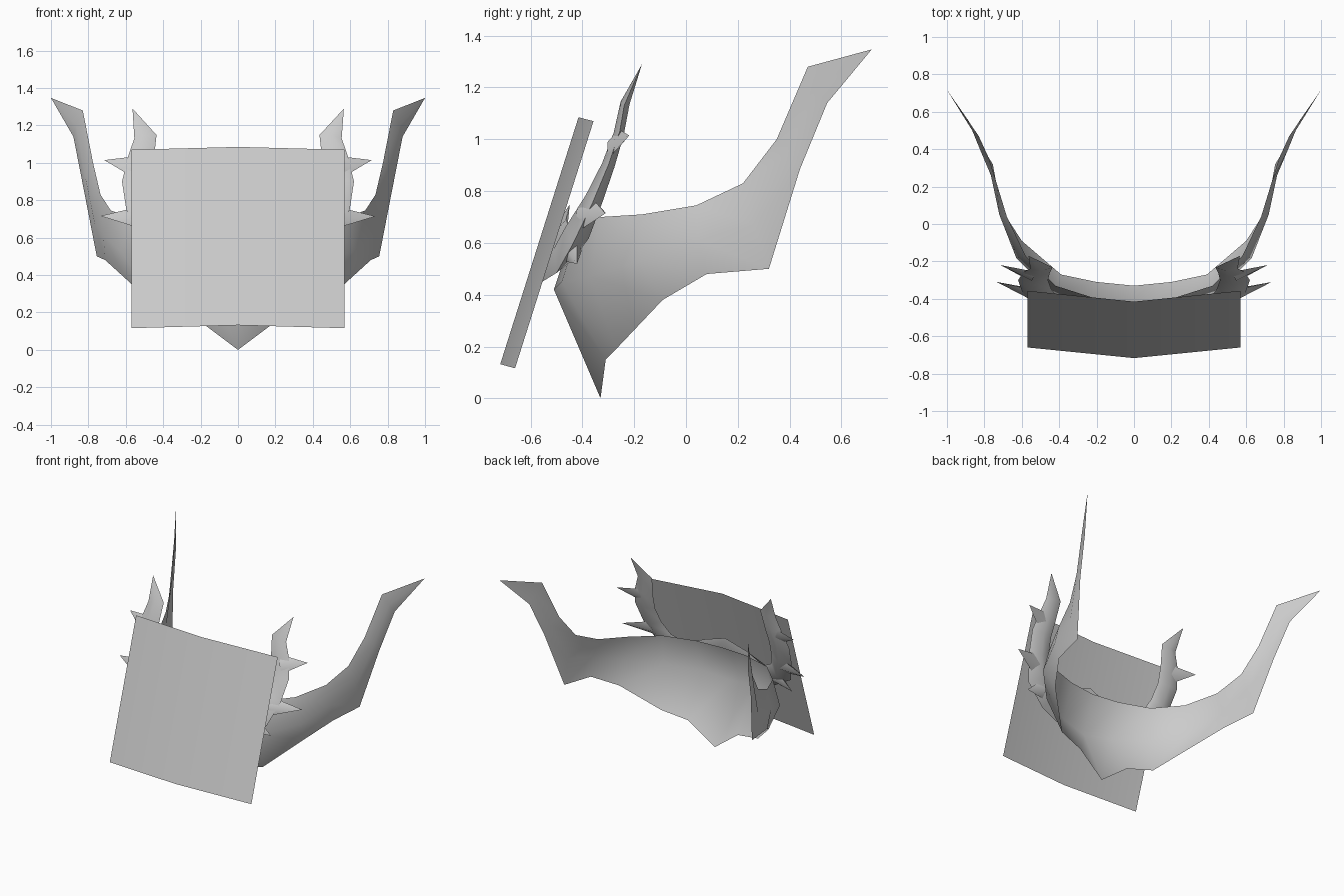
import bpy, bmesh, math
from mathutils import Vector as V

if "Cube" in bpy.data.objects:
    bpy.data.objects.remove(bpy.data.objects["Cube"])

def finish(name, bm, angle=50, weld=0.001):
    bmesh.ops.remove_doubles(bm, verts=bm.verts, dist=weld)
    bmesh.ops.recalc_face_normals(bm, faces=bm.faces)
    me = bpy.data.meshes.new(name)
    bm.to_mesh(me)
    bm.free()
    ob = bpy.data.objects.new(name, me)
    bpy.context.collection.objects.link(ob)
    bpy.ops.object.select_all(action='DESELECT')
    ob.select_set(True)
    bpy.context.view_layer.objects.active = ob
    bpy.ops.object.shade_smooth_by_angle(angle=math.radians(angle))
    return ob

def sheet(bm, rows):
    grid = [[bm.verts.new(p) for p in r] for r in rows]
    for a, b in zip(grid, grid[1:]):
        for i in range(len(a) - 1):
            bm.faces.new((a[i], a[i + 1], b[i + 1], b[i]))

def mirrored(row):
    return [(-x, y, z) for x, y, z in row[:0:-1]] + row

# front plate: thin sheet with a shallow bend down the middle
bm = bmesh.new()
sheet(bm, [mirrored([(0, -.717, .132), (.57, -.66, .116)]),
           mirrored([(0, -.415, 1.085), (.57, -.357, 1.07)])])
finish("front_plate", bm)

# swept band: upper rim, bulging middle and lower rim meeting at the horn tips
tip = (1, .717, 1.347)
upper = [(0, -.42, .69), (.2, -.40, .695), (.42, -.33, .70), (.58, -.17, .71), (.68, .04, .745),
         (.735, .22, .83), (.775, .35, 1.0), (.83, .47, 1.28), tip]
middle = [(0, -.51, .42), (.2, -.48, .45), (.44, -.37, .47), (.63, -.18, .53), (.72, .05, .61),
          (.765, .26, .67), (.82, .39, .94), (.865, .5, 1.2), tip]
lower = [(0, -.33, 0), (.2, -.31, .15), (.39, -.27, .19), (.6, -.09, .38), (.71, .08, .48),
         (.755, .32, .5), (.83, .44, .885), (.88, .545, 1.14), tip]
bm = bmesh.new()
sheet(bm, [mirrored(r) for r in (upper, middle, lower)])
bmesh.ops.dissolve_degenerate(bm, edges=bm.edges, dist=0.0005)
finish("swept_band", bm)

# antlers: flattened diamond section along a path
def branch(bm, path, s):
    pts = [V((s * x, y, z)) for x, y, z, w, d in path]
    rings = []
    for i, p in enumerate(pts):
        t = (pts[min(i + 1, len(pts) - 1)] - pts[max(i - 1, 0)]).normalized()
        if path[i][0] == 0:
            t = V((s, 0, 0))
        n = V((0, -.93, .36))
        n = (n - t * n.dot(t)).normalized()
        side = t.cross(n)
        w, d = path[i][3:]
        rings.append([p + side * w, p + n * d, p - side * w, p - n * d])
    sheet(bm, list(zip(*[[*r] for r in rings])) + [[r[0] for r in rings]])

trunk = [(0, -.51, .59, .17, .04), (.16, -.51, .57, .13, .045), (.34, -.47, .56, .085, .045),
         (.47, -.42, .64, .085, .05), (.52, -.355, .77, .08, .035), (.54, -.30, .90, .08, .025),
         (.52, -.26, 1.02, .07, .02), (.495, -.235, 1.14, .06, .018), (.565, -.17, 1.29, .001, .001)]
spikes = [[(.54, -.28, .98, .065, .025), (.715, -.22, 1.015, .001, .001)],
          [(.5, -.39, .71, .07, .04), (.735, -.31, .715, .001, .001)],
          [(.42, -.44, .58, .06, .04), (.56, -.42, .52, .001, .001)]]
for s, label in ((-1, "left"), (1, "right")):
    bm = bmesh.new()
    for path in [trunk] + spikes:
        branch(bm, path, s)
    finish(label + "_antler", bm, 80, .003)
